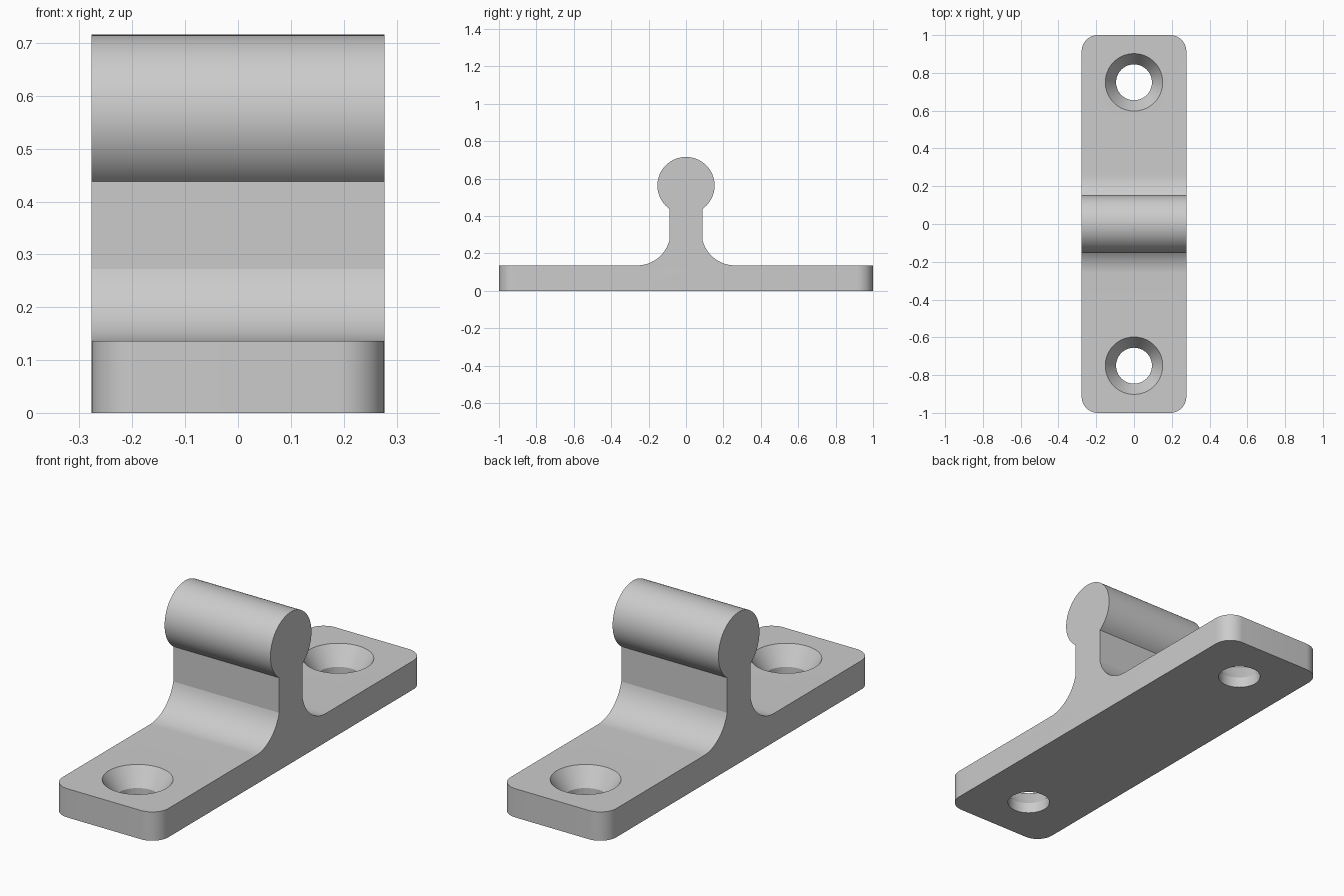
import bpy, bmesh
from math import sin, cos, pi, radians, sqrt, asin

if "Cube" in bpy.data.objects:
    bpy.data.objects.remove(bpy.data.objects["Cube"])

HALF_W, PLATE_H, CORNER = 0.277, 0.136, 0.085
NECK, NECK_Z = 0.088, 0.272            # neck half width and height of its lower crease
ROD_R, ROD_Z = 0.153, 0.563
FILLET = 0.18
HOLE_Y, HOLE_R, SINK_R, SINK_DEPTH = 0.75, 0.095, 0.152, 0.085

grey = bpy.data.materials.new("light grey")
grey.use_nodes = True
grey.diffuse_color = (0.6, 0.6, 0.6, 1)
grey.node_tree.nodes["Principled BSDF"].inputs["Base Color"].default_value = (0.6, 0.6, 0.6, 1)


def make_object(name, bm):
    bmesh.ops.recalc_face_normals(bm, faces=bm.faces)
    mesh = bpy.data.meshes.new(name)
    bm.to_mesh(mesh)
    bm.free()
    mesh.materials.append(grey)
    obj = bpy.data.objects.new(name, mesh)
    bpy.context.collection.objects.link(obj)
    return obj


def arc(cy, cz, r, start, end, steps):
    angles = [start + (end - start) * i / steps for i in range(steps + 1)]
    return [(cy + r * cos(a), cz + r * sin(a)) for a in angles]


# Half of the side profile: plate, fillet, neck and rod
fillet_z = PLATE_H + FILLET
lift = asin((fillet_z - NECK_Z) / FILLET)
fillet_y = NECK + FILLET * cos(lift)
half = [(1, 0), (1, PLATE_H)]
half += arc(fillet_y, fillet_z, FILLET, -pi / 2, -pi + lift, 18)
half += arc(0, ROD_Z, ROD_R, -pi / 2 + asin(NECK / ROD_R), pi / 2, 30)
profile = half + [(-y, z) for y, z in reversed(half[:-1])]

# Body: profile swept across the width, plate corners rounded
bm = bmesh.new()
face = bm.faces.new([bm.verts.new((-HALF_W, y, z)) for y, z in profile])
swept = bmesh.ops.extrude_face_region(bm, geom=[face])["geom"]
bmesh.ops.translate(bm, vec=(2 * HALF_W, 0, 0),
                    verts=[v for v in swept if isinstance(v, bmesh.types.BMVert)])
corners = [e for e in bm.edges
           if all(abs(v.co.y) > 0.99 for v in e.verts)
           and abs(e.verts[0].co.z - e.verts[1].co.z) > 0.1]
bmesh.ops.bevel(bm, geom=corners, offset=CORNER, segments=14, profile=0.5, affect="EDGES")
body = make_object("mounting_bracket", bm)


# Countersunk screw holes: revolved cutters
def screw_hole(y):
    over = 0.03
    slope = (SINK_R - HOLE_R) / SINK_DEPTH
    rings = [(HOLE_R, -over), (HOLE_R, PLATE_H - SINK_DEPTH),
             (SINK_R + over * slope, PLATE_H + over)]
    sides = 64
    bm = bmesh.new()
    loops = [[bm.verts.new((r * cos(2 * pi * i / sides), y + r * sin(2 * pi * i / sides), z))
              for i in range(sides)] for r, z in rings]
    for low, high in zip(loops, loops[1:]):
        for i in range(sides):
            j = (i + 1) % sides
            bm.faces.new((low[i], low[j], high[j], high[i]))
    bm.faces.new(loops[0])
    bm.faces.new(loops[-1])
    cutter = make_object("screw_hole_cutter", bm)
    cutter.hide_render = True
    return cutter


bpy.context.view_layer.objects.active = body
body.select_set(True)
for y in (-HOLE_Y, HOLE_Y):
    cutter = screw_hole(y)
    cut = body.modifiers.new("screw_hole", "BOOLEAN")
    cut.operation, cut.solver, cut.object = "DIFFERENCE", "EXACT", cutter
    bpy.ops.object.modifier_apply(modifier=cut.name)
    bpy.data.objects.remove(cutter)

# Smooth curves with crisp creases
bpy.ops.object.select_all(action="DESELECT")
body.select_set(True)
bpy.ops.object.shade_smooth_by_angle(angle=radians(10))
